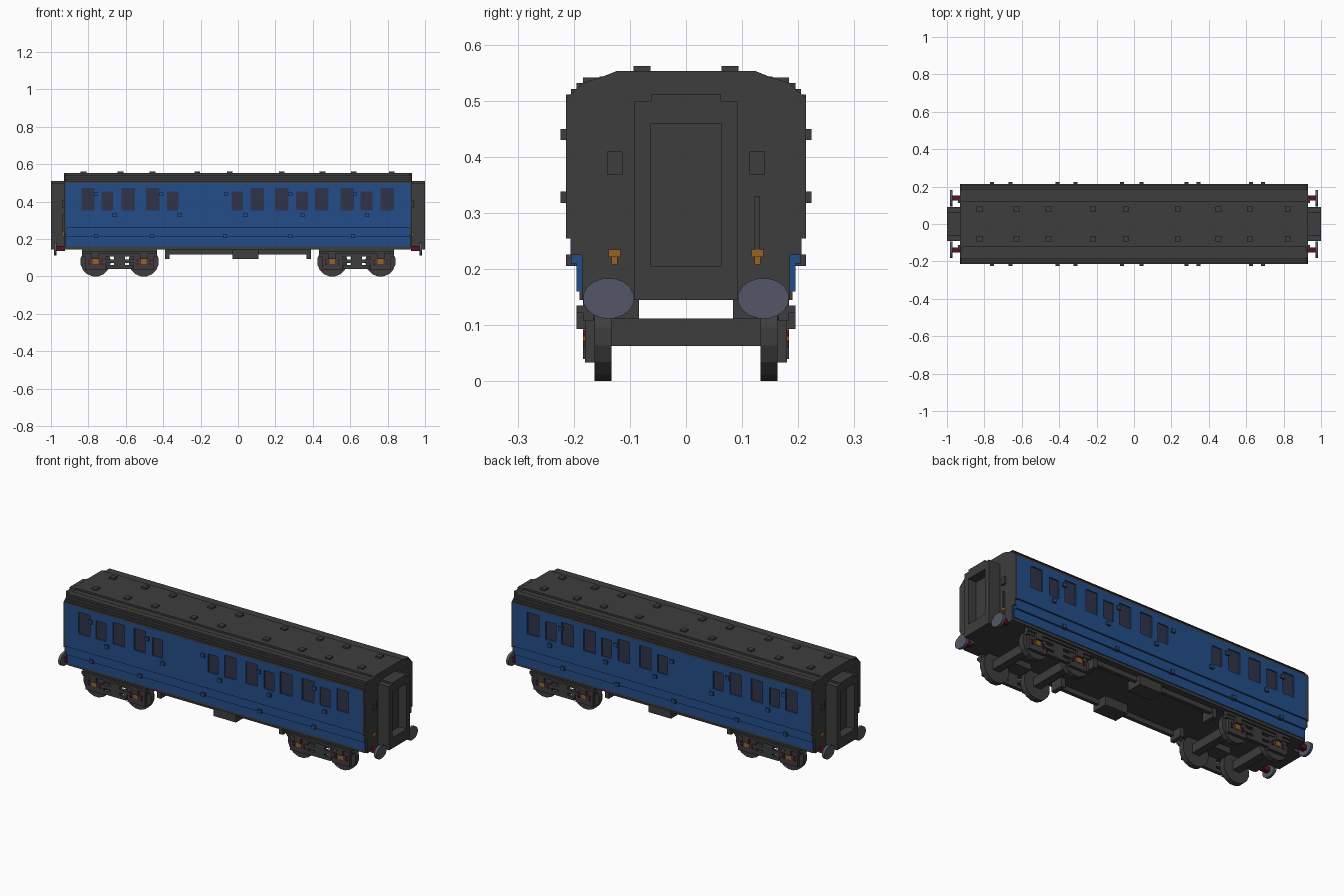
import bpy, bmesh, math
from mathutils import Matrix, Vector

if "Cube" in bpy.data.objects:
    bpy.data.objects.remove(bpy.data.objects["Cube"], do_unlink=True)


def material(name, rgb):
    m = bpy.data.materials.new(name)
    m.use_nodes = True
    m.diffuse_color = (*rgb, 1)
    m.node_tree.nodes["Principled BSDF"].inputs["Base Color"].default_value = (*rgb, 1)
    return m


DARK = material("charcoal", (0.047, 0.047, 0.047))
BLUE = material("coach blue", (0.017, 0.075, 0.25))
GLASS = material("dark glass", (0.03, 0.034, 0.068))
STEEL = material("buffer steel", (0.088, 0.097, 0.132))
ORANGE = material("orange brass", (0.32, 0.12, 0.015))
RED = material("deep red", (0.11, 0.005, 0.02))


def finish(name, bm, mats, mirror=""):
    """Turn a bmesh into an object, mirrored across the named axes."""
    bmesh.ops.recalc_face_normals(bm, faces=bm.faces)
    mesh = bpy.data.meshes.new(name)
    bm.to_mesh(mesh)
    bm.free()
    for m in mats:
        mesh.materials.append(m)
    ob = bpy.data.objects.new(name, mesh)
    bpy.context.collection.objects.link(ob)
    if mirror:
        mod = ob.modifiers.new("Mirror", "MIRROR")
        mod.use_axis = ["x" in mirror, "y" in mirror, False]
        mod.use_mirror_merge = False
    return ob


def boxes(name, mat, specs, mirror=""):
    """One object made of boxes given as (x0, x1, y0, y1, z0, z1)."""
    bm = bmesh.new()
    for x0, x1, y0, y1, z0, z1 in specs:
        mtx = Matrix.Translation(((x0 + x1) / 2, (y0 + y1) / 2, (z0 + z1) / 2))
        mtx = mtx @ Matrix.Diagonal((x1 - x0, y1 - y0, z1 - z0, 1))
        bmesh.ops.create_cube(bm, size=1, matrix=mtx)
    return finish(name, bm, [mat], mirror)


def extrude_x(name, mat, half, x0, x1, mirror=""):
    """Extrude a left-right symmetric cross-section of (y, z) points along x."""
    pts = half + [(-y, z) for y, z in reversed(half)]
    bm = bmesh.new()
    face = bm.faces.new([bm.verts.new((x0, y, z)) for y, z in pts])
    out = bmesh.ops.extrude_face_region(bm, geom=[face])["geom"]
    verts = [v for v in out if isinstance(v, bmesh.types.BMVert)]
    bmesh.ops.translate(bm, verts=verts, vec=(x1 - x0, 0, 0))
    return finish(name, bm, [mat], mirror)


def discs(name, mat, specs, axis, sides=16, mirror="xy"):
    """Cylinders given as (centre, radius, thickness, height scale)."""
    turn = Matrix.Rotation(math.pi / 2, 4, "Y" if axis == "x" else "X")
    bm = bmesh.new()
    for centre, r, depth, squash in specs:
        mtx = Matrix.Translation(centre) @ Matrix.Diagonal((1, 1, squash, 1)) @ turn
        mtx = mtx @ Matrix.Rotation(math.pi / sides, 4, "Z")
        bmesh.ops.create_cone(bm, cap_ends=True, segments=sides, radius1=r,
                              radius2=r, depth=depth, matrix=mtx)
    return finish(name, bm, [mat], mirror)


# Body shell with stepped lower panels
body = extrude_x("body_shell", BLUE,
                 [(0.195, 0.16), (0.195, 0.21), (0.205, 0.21), (0.205, 0.26),
                  (0.214, 0.26), (0.214, 0.5)], -0.922, 0.922)

# Windows: recesses cut in the walls with glass set inside
TALL = [-0.802, -0.588, -0.457, 0.102, 0.235, 0.447, 0.583, 0.797]
SHORT = [-0.698, -0.348, -0.005, 0.342, 0.687]
panes = [(x - 0.036, x + 0.036, 0.353, 0.474) for x in TALL]
panes += [(x - 0.031, x + 0.031, 0.353, 0.454) for x in SHORT]
cutter = boxes("window_cutter", DARK,
               [(a, b, s * 0.225 - 0.02, s * 0.225 + 0.02, c, d)
                for a, b, c, d in panes for s in (1, -1)])
cut = body.modifiers.new("Window recesses", "BOOLEAN")
cut.operation = "DIFFERENCE"
cut.solver = "EXACT"
cut.object = cutter
bpy.context.view_layer.objects.active = body
bpy.ops.object.modifier_apply(modifier=cut.name)
bpy.data.objects.remove(cutter, do_unlink=True)
boxes("window_glass", GLASS, [(a, b, 0.2, 0.207, c, d) for a, b, c, d in panes], "y")

# Door handles and hinges: blue outer face, dark edges
fittings = [(x, 0.328, 0.214) for x in (-0.66, -0.312, 0.04, 0.345, 0.69)]
fittings += [(x, 0.44, 0.214) for x in (-0.76, -0.41, -0.065, 0.28, 0.625)]
fittings += [(x, 0.216, 0.204) for x in (-0.76, -0.46, -0.07, 0.28, 0.615)]
knobs = boxes("door_fittings", DARK,
              [(x - 0.011, x + 0.011, y - 0.01, y + 0.01, z - 0.01, z + 0.01)
               for x, z, y in fittings], "y")
knobs.data.materials.append(BLUE)
for f in knobs.data.polygons:
    f.material_index = int(abs(f.normal.y) > 0.5)

# Roof built in shallow steps, with two rows of vents
extrude_x("roof", DARK,
          [(0.214, 0.5), (0.214, 0.511), (0.205, 0.511), (0.205, 0.521),
           (0.195, 0.521), (0.195, 0.532), (0.184, 0.532), (0.184, 0.542),
           (0.154, 0.542), (0.154, 0.542), (0.154, 0.543), (0.124, 0.543),
           (0.124, 0.553)], -0.925, 0.925)
VENTS = [-0.826, -0.628, -0.457, -0.217, -0.045, 0.233, 0.452, 0.618, 0.821]
boxes("roof_vents", DARK,
      [(x - 0.015, x + 0.015, 0.063, 0.094, 0.55, 0.562) for x in VENTS], "y")

# End walls
extrude_x("end_walls", DARK,
          [(0.185, 0.145), (0.185, 0.225), (0.206, 0.225), (0.206, 0.255),
           (0.214, 0.255), (0.214, 0.505), (0.195, 0.521), (0.184, 0.532),
           (0.154, 0.541), (0.124, 0.553)], 0.918, 0.93, "x")
boxes("end_boxes", DARK, [(0.925, 0.94, 0.113, 0.141, 0.369, 0.41)], "xy")
boxes("end_handrails", DARK, [(0.925, 0.94, 0.122, 0.132, 0.235, 0.33),
                              (-0.94, -0.925, -0.132, -0.122, 0.235, 0.33)])
boxes("lamp_brackets", ORANGE, [(0.925, 0.94, 0.117, 0.138, 0.222, 0.235),
                                (0.925, 0.936, 0.122, 0.133, 0.208, 0.222)], "xy")

# Gangway connections with a recessed door
boxes("gangways", DARK, [(0.92, 1.0, 0.0625, 0.092, 0.145, 0.5),
                         (0.92, 1.0, -0.092, -0.0625, 0.145, 0.5),
                         (0.92, 1.0, -0.0625, 0.0625, 0.46, 0.511),
                         (0.92, 1.0, -0.0625, 0.0625, 0.145, 0.205),
                         (0.92, 0.95, -0.0625, 0.0625, 0.205, 0.46)], "x")

# Buffers
discs("buffer_heads", STEEL, [((0.977, 0.138, 0.148), 0.046, 0.015, 0.79)], "x")
boxes("buffer_stalks", RED, [(0.925, 0.97, 0.126, 0.152, 0.137, 0.163)], "xy")

# Underframe
boxes("floor", DARK, [(-0.922, 0.922, -0.19, 0.19, 0.145, 0.162)])
boxes("underframe_rails", DARK, [(-0.39, 0.39, 0.135, 0.155, 0.118, 0.147),
                                 (-0.03, 0.11, 0.085, 0.175, 0.094, 0.147),
                                 (-0.39, -0.365, 0.085, 0.16, 0.094, 0.147),
                                 (0.365, 0.39, 0.085, 0.16, 0.094, 0.147)], "y")

# Bogies: side frames, spring gear, wheels and axles
BOGIE = 0.633
AXLES = (BOGIE - 0.129, BOGIE + 0.129)
frame = [(BOGIE - 0.2, BOGIE + 0.2, 0.165, 0.184, 0.108, 0.147),
         (BOGIE - 0.2, BOGIE + 0.2, 0.184, 0.195, 0.122, 0.135),
         (BOGIE - 0.09, BOGIE + 0.09, 0.165, 0.184, 0.072, 0.092),
         (BOGIE - 0.07, BOGIE + 0.07, 0.165, 0.184, 0.04, 0.06),
         (BOGIE - 0.03, BOGIE + 0.03, 0.165, 0.184, 0.05, 0.11),
         (BOGIE - 0.05, BOGIE + 0.05, 0.084, 0.17, 0.112, 0.147)]
for x in AXLES:
    frame += [(x - 0.055, x + 0.055, 0.16, 0.18, 0.034, 0.11),
              (x - 0.02, x + 0.02, 0.18, 0.195, 0.093, 0.125)]
boxes("bogie_frames", DARK, frame, "xy")
boxes("axle_boxes", ORANGE,
      [(x - 0.015, x + 0.015, 0.175, 0.184, 0.066, 0.093) for x in AXLES], "xy")
boxes("springs", RED,
      [(x + d - 0.006, x + d + 0.006, 0.172, 0.184, z, z + 0.011)
       for x in AXLES for d in (-0.034, 0.034) for z in (0.062, 0.08)], "xy")
discs("wheels", DARK, [((x, 0.148, 0.08), 0.081, 0.03, 1) for x in AXLES], "y")
boxes("axles", DARK,
      [(x - 0.022, x + 0.022, -0.135, 0.135, 0.063, 0.112) for x in AXLES], "x")
